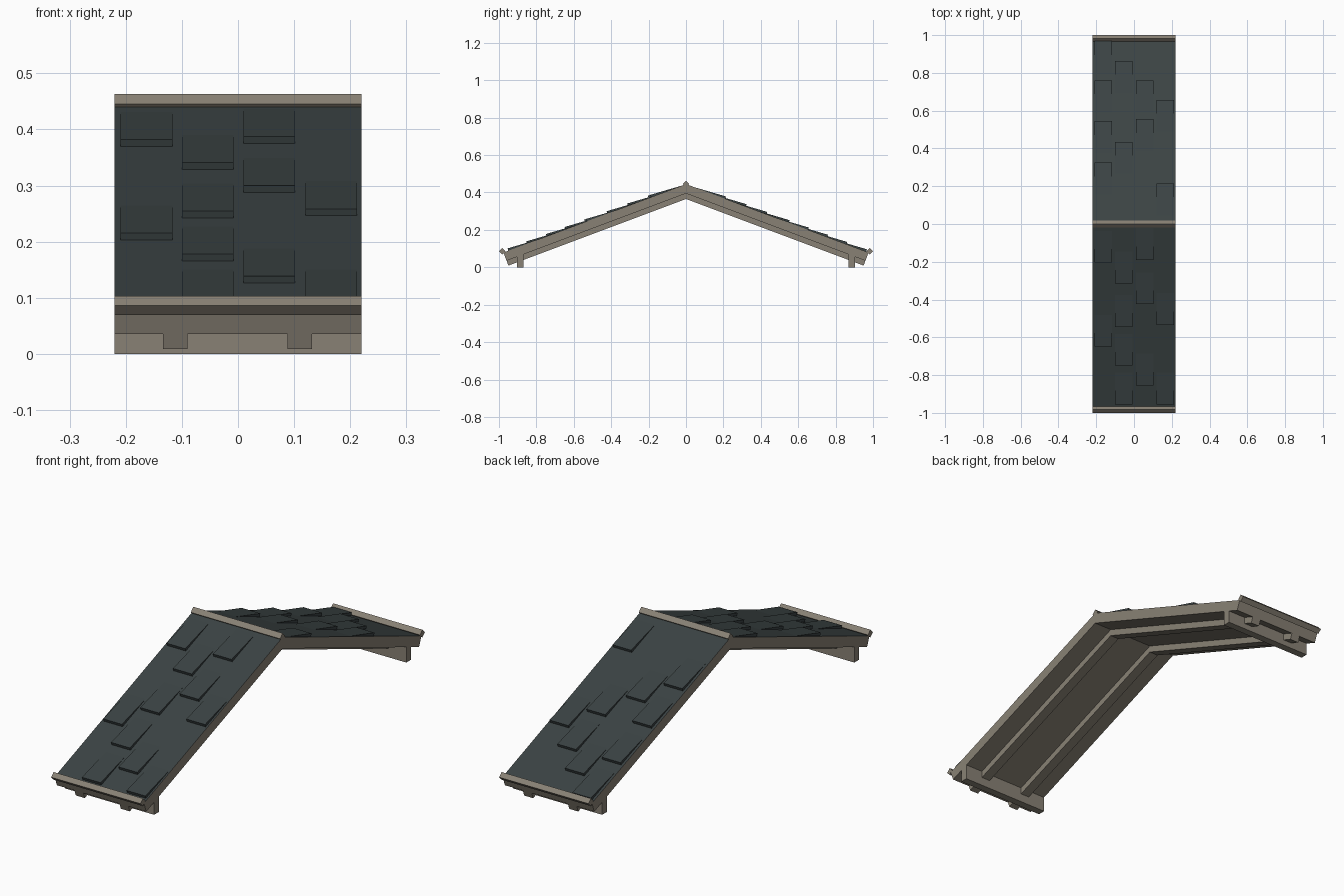
import bpy, bmesh, math

if "Cube" in bpy.data.objects:
    bpy.data.objects.remove(bpy.data.objects["Cube"])

HALF = 0.22                      # half width of the roof section
RIDGE = 0.445                    # height of the tiled surface at the ridge
SLOPE = 0.375                    # fall per unit of y
ANG = math.atan(SLOPE)
C, S = math.cos(ANG), math.sin(ANG)


def material(name, rgb):
    m = bpy.data.materials.new(name)
    m.diffuse_color = (*rgb, 1)
    m.use_nodes = True
    m.node_tree.nodes["Principled BSDF"].inputs["Base Color"].default_value = m.diffuse_color
    return m


wood = material("weathered_wood", (0.25, 0.222, 0.178))
slate = material("dark_slate", (0.044, 0.057, 0.058))


def extrude_x(name, profile, x0, x1, *mats):
    """Extrude a closed (y, z) profile from x0 to x1."""
    bm = bmesh.new()
    face = bm.faces.new([bm.verts.new((x0, y, z)) for y, z in profile])
    ext = bmesh.ops.extrude_face_region(bm, geom=[face])
    for v in ext["geom"]:
        if isinstance(v, bmesh.types.BMVert):
            v.co.x = x1
    bmesh.ops.recalc_face_normals(bm, faces=bm.faces)
    me = bpy.data.meshes.new(name)
    bm.to_mesh(me)
    bm.free()
    for m in mats:
        me.materials.append(m)
    ob = bpy.data.objects.new(name, me)
    bpy.context.collection.objects.link(ob)
    return ob


def chevron(top, bottom, y_top):
    """Gable cross-section with eave ends cut square to the slope."""
    d = (top - bottom) * C * S   # inward shift of the lower corner
    y_bot = y_top - d
    return [(0, RIDGE + top), (y_top, RIDGE + top - SLOPE * y_top),
            (y_bot, RIDGE + bottom - SLOPE * y_bot), (0, RIDGE + bottom),
            (-y_bot, RIDGE + bottom - SLOPE * y_bot),
            (-y_top, RIDGE + top - SLOPE * y_top)]


# roof panel, slate on the upward faces
panel = extrude_x("roof_panel", chevron(0, -0.05, 0.976), -HALF, HALF, wood, slate)
for p in panel.data.polygons:
    p.material_index = 1 if p.normal.z > 0.5 else 0

# two rafters under the panel
for i, x in enumerate((-0.112, 0.11)):
    extrude_x(f"rafter_{i}", chevron(-0.048, -0.08, 0.96), x - 0.022, x + 0.022, wood)


# square trim rods set on edge: ridge cap and both eaves
def rod(name, y, z, r):
    extrude_x(name, [(y + r, z), (y, z + r), (y - r, z), (y, z - r)], -HALF, HALF, wood)


rod("ridge_cap", 0, 0.445, 0.018)
for side, label in ((-1, "front"), (1, "back")):
    rod(f"{label}_eave_trim", side * 0.983, 0.086, 0.017)
    # wall plate below each eave
    extrude_x(f"{label}_wall_plate",
              [(side * 0.904, 0), (side * 0.87, 0),
               (side * 0.87, 0.08), (side * 0.904, 0.07)], -HALF, HALF, wood)


# raised shingles: wedges lifted at the lower edge
def shingle(name, side, x, y):
    h, length = 0.013, 0.175
    z = RIDGE - SLOPE * y
    up_y = y - length * C
    prof = [(y, z), (y + h * S, z + h * C), (up_y, z + length * S),
            (up_y, z + length * S - 0.006), (y, z - 0.006)]
    extrude_x(name, [(side * a, b) for a, b in prof], x - 0.046, x + 0.046, slate)


COLUMNS = (-0.163, -0.054, 0.056, 0.166)
FRONT = ((0.2, 0.645), (0.31, 0.54, 0.745, 0.95), (0.186, 0.42, 0.85), (0.53, 0.95))
BACK = ((0.963, 0.755, 0.54, 0.32), (0.858, 0.43), (0.755, 0.55), (0.653, 0.21))
for side, label, rows in ((-1, "front", FRONT), (1, "back", BACK)):
    for c, (x, ys) in enumerate(zip(COLUMNS, rows)):
        for r, y in enumerate(ys):
            shingle(f"{label}_shingle_{c}_{r}", side, x, y)
